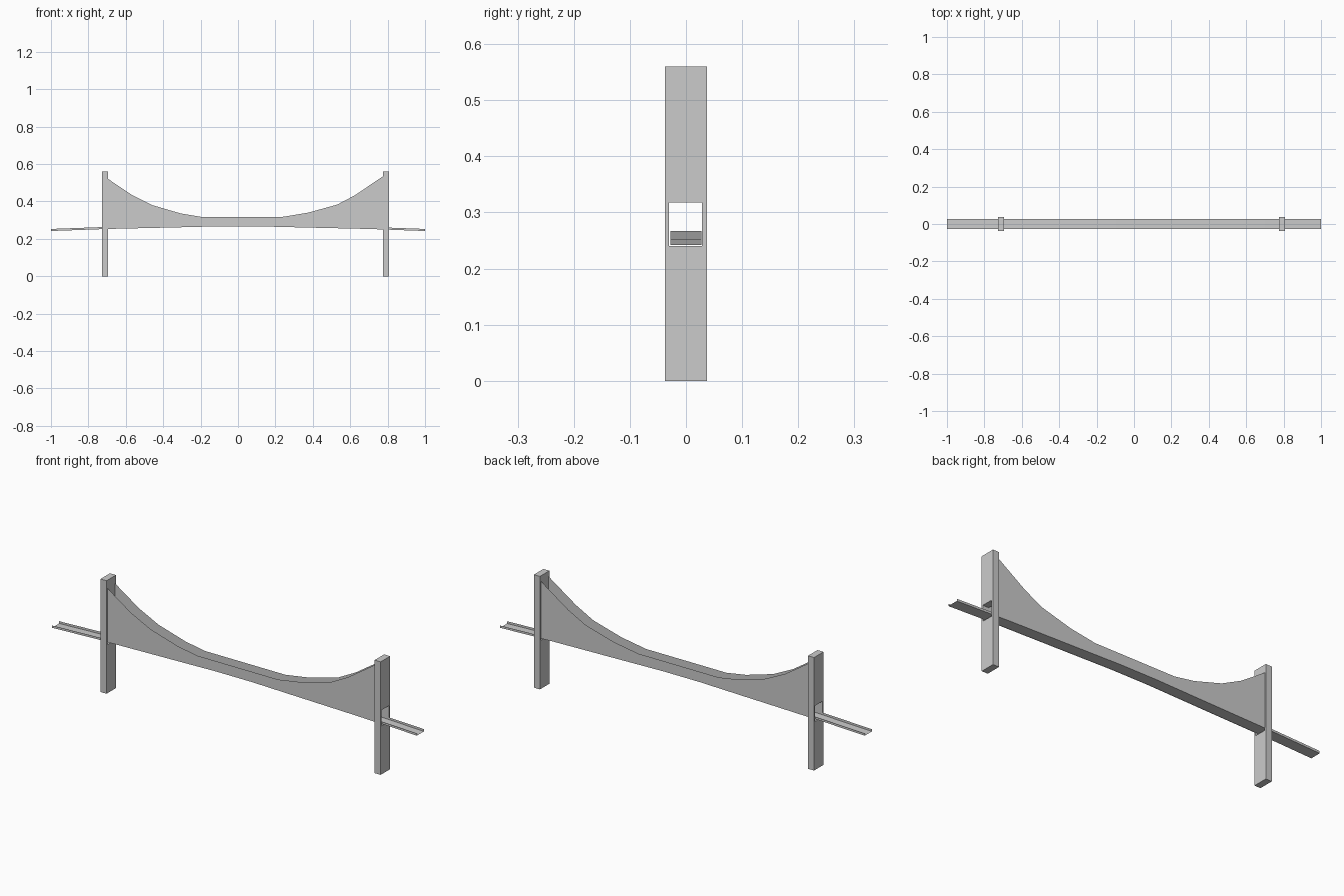
import bpy

if "Cube" in bpy.data.objects:
    bpy.data.objects.remove(bpy.data.objects["Cube"])

def add_mesh(name, verts, faces):
    me = bpy.data.meshes.new(name)
    me.from_pydata(verts, [], faces)
    me.update()
    ob = bpy.data.objects.new(name, me)
    bpy.context.collection.objects.link(ob)
    return ob

# deck camber as (x, z); mirrored about x = 0
half = [(1.0, .242), (.7, .253), (.35, .261), (.1, .267)]
camber = [(-x, z) for x, z in half] + half[::-1]

def deck_z(x):
    for (x0, z0), (x1, z1) in zip(camber, camber[1:]):
        if x0 <= x <= x1:
            return z0 + (z1 - z0) * (x - x0) / (x1 - x0)

# towers: upright slabs with a rectangular portal for the deck
def tower(name, x0, x1):
    outer = [(-.037, 0), (.037, 0), (.037, .56), (-.037, .56)]
    inner = [(-.03, .24), (.0285, .24), (.0285, .318), (-.03, .318)]
    verts = [(x, y, z) for x in (x0, x1) for y, z in outer + inner]
    faces = []
    for i in range(4):
        j = (i + 1) % 4
        faces += [(i, i + 4, j + 4, j),                # face towards -x
                  (8 + i, 8 + j, 12 + j, 12 + i),      # face towards +x
                  (i, j, 8 + j, 8 + i),                # outside
                  (4 + i, 12 + i, 12 + j, 4 + j)]      # portal lining
    add_mesh(name, verts, faces)

tower("left_tower", -.728, -.695)
tower("right_tower", .775, .808)

# deck: shallow channel swept along the camber
section = [(-.0275, .011), (-.0275, 0), (.028, 0), (.028, .011)]
verts = [(x, y, z + dz) for x, z in camber for y, dz in section]
faces = [(4*i + k, 4*i + k + 1, 4*i + k + 5, 4*i + k + 4)
         for i in range(len(camber) - 1) for k in range(3)]
add_mesh("deck", verts, faces)

# side panels: thin sheets from the deck up to the hanging curve
curve = [(-.7, .524), (-.565, .433), (-.457, .38), (-.307, .336), (-.2, .318),
         (.24, .318), (.375, .34), (.53, .383), (.625, .433), (.78, .538)]

def panel(name, y):
    xs = sorted({x for x, _ in camber if -.7 < x < .78}, reverse=True)
    bottom = [(.78, deck_z(.78))] + [(x, deck_z(x)) for x in xs]
    if bottom[-1][0] > -.7:
        bottom.append((-.7, deck_z(-.7)))
    # strips between matching heights, so the outline stays exact
    pts = sorted({x for x, _ in bottom + curve})
    def top_z(x):
        for (x0, z0), (x1, z1) in zip(curve, curve[1:]):
            if x0 <= x <= x1:
                return z0 + (z1 - z0) * (x - x0) / (x1 - x0)
    verts = [(x, y, z) for x in pts for z in (deck_z(x), top_z(x))]
    faces = [(2*i, 2*i + 2, 2*i + 3, 2*i + 1) for i in range(len(pts) - 1)]
    add_mesh(name, verts, faces)

panel("front_cable_panel", -.030)
panel("back_cable_panel", .0305)
